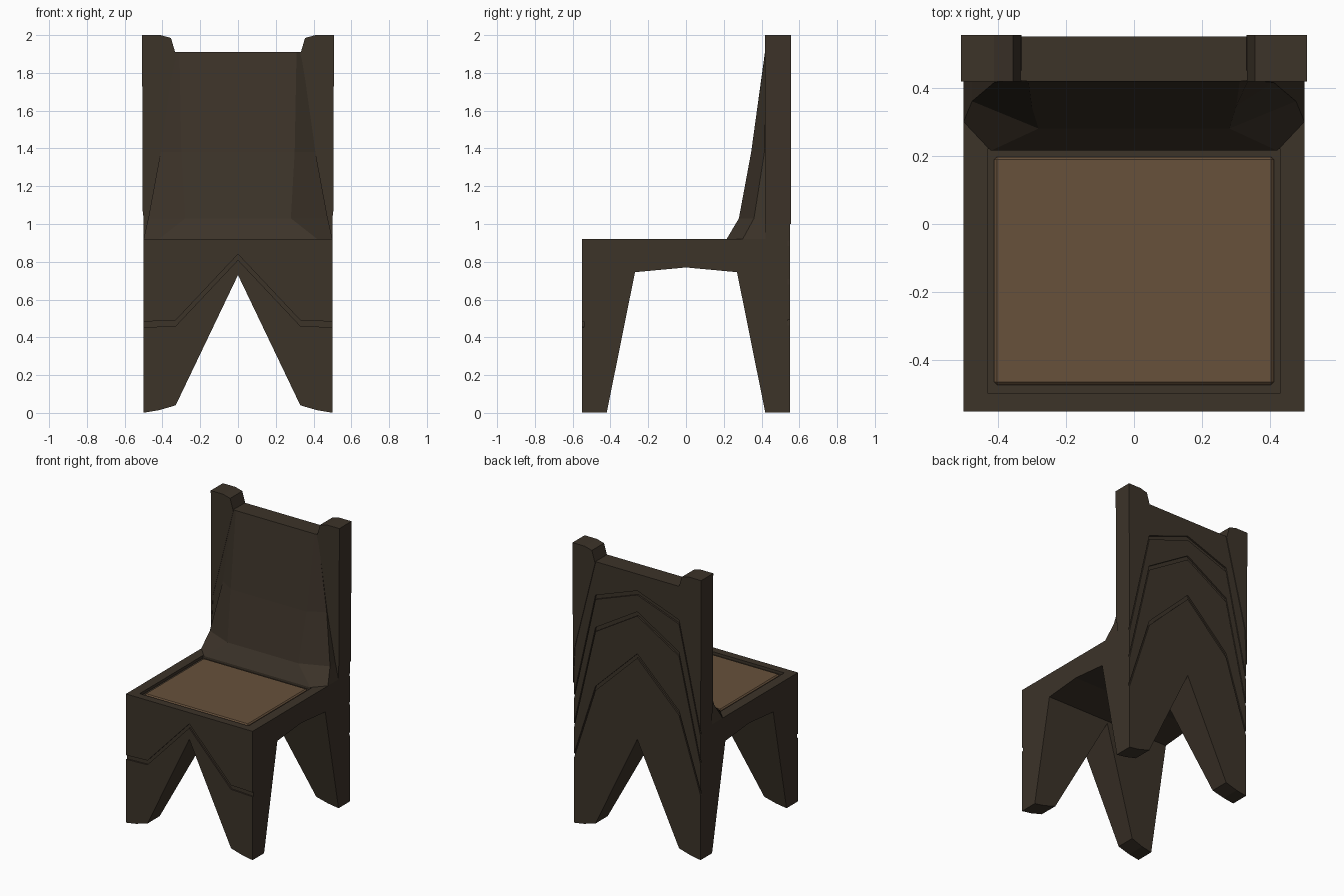
import bpy, bmesh

cube = bpy.data.objects.get("Cube")
if cube:
    bpy.data.objects.remove(cube, do_unlink=True)


def material(name, rgb):
    m = bpy.data.materials.new(name)
    m.use_nodes = True
    m.diffuse_color = (*rgb, 1)
    m.node_tree.nodes["Principled BSDF"].inputs["Base Color"].default_value = (*rgb, 1)
    return m


DARK = material("dark wood", (0.045, 0.033, 0.022))
TAN = material("tan seat", (0.135, 0.082, 0.044))


def finish(name, bm, mat):
    bmesh.ops.recalc_face_normals(bm, faces=bm.faces)
    me = bpy.data.meshes.new(name)
    bm.to_mesh(me)
    bm.free()
    me.materials.append(mat)
    ob = bpy.data.objects.new(name, me)
    bpy.context.collection.objects.link(ob)
    return ob


def prism(name, profile, lo, hi, axis="y", mat=DARK):
    """Extrude a 2D profile along x, y or z from lo to hi."""
    place = {"x": lambda a, b, d: (d, a, b),
             "y": lambda a, b, d: (a, d, b),
             "z": lambda a, b, d: (a, b, d)}[axis]
    bm = bmesh.new()
    ends = [[bm.verts.new(place(a, b, d)) for a, b in profile] for d in (lo, hi)]
    bm.faces.new(ends[0])
    bm.faces.new(ends[1][::-1])
    n = len(profile)
    for i in range(n):
        j = (i + 1) % n
        bm.faces.new((ends[0][i], ends[0][j], ends[1][j], ends[1][i]))
    return finish(name, bm, mat)


def mirrored(half):
    """Complete a left-half outline that runs outward from the centre."""
    return [(-x, z) for x, z in reversed(half) if x > 0] + half


def rect(x, y0, y1):
    return [(-x, y0), (x, y0), (x, y1), (-x, y1)]


def cut(ob, cutter):
    cutter.hide_render = True
    mod = ob.modifiers.new("cut", "BOOLEAN")
    mod.operation, mod.solver, mod.object = "DIFFERENCE", "EXACT", cutter
    bpy.context.view_layer.objects.active = ob
    bpy.ops.object.modifier_apply(modifier=mod.name)
    bpy.data.objects.remove(cutter, do_unlink=True)


def groove(ob, line, y0, y1, width=0.03):
    top = mirrored(line)
    low = [(x, z - width) for x, z in reversed(top)]
    cut(ob, prism("groove_cutter", top + low, y0, y1))


# Seat block and four legs: arched side profile, then a wedge cut between the legs
side = [(-0.55, 0), (-0.42, 0), (-0.27, 0.745), (0, 0.77), (0.27, 0.745),
        (0.42, 0), (0.55, 0), (0.55, 0.92), (-0.55, 0.92)]
base = prism("seat_and_legs", side, -0.5, 0.5, "x")
wedge = mirrored([(0, 0.73), (0.33, 0.04), (0.42, 0.014), (0.505, 0), (0.6, -0.1)])
cut(base, prism("leg_cutter", wedge, -0.7, 0.7))

# Seat recess and its tan panel
cut(base, prism("recess_cutter", rect(0.43, -0.495, 0.22), 0.9, 1.0, "z"))
panel = prism("seat_panel", rect(0.41, -0.472, 0.197), 0.89, 0.915, "z", TAN)
bev = panel.modifiers.new("bevel", "BEVEL")
bev.width, bev.segments = 0.008, 1

# Rear panel of the backrest
rear = prism("back_panel", mirrored([(0.33, 1.91), (0.5, 1.27), (0.5, 0.92)]), 0.42, 0.55)

# Carved chevrons on the front and rear
groove(base, [(0, 0.84), (0.33, 0.49), (0.53, 0.482)], -0.6, -0.54)
chevrons = [[(0, 1.34), (0.33, 1.02), (0.53, 0.4)],
            [(0, 1.64), (0.33, 1.44), (0.53, 0.58)],
            [(0, 1.79), (0.33, 1.67), (0.53, 0.78)]]
for line in chevrons:
    for ob in (base, rear):
        groove(ob, line, 0.538, 0.6)

# Bulging front of the backrest: rows of (z, inner x, inner y, outer x, outer y)
rows = [(0.92, 0.42, 0.215, 0.5, 0.3), (1.03, 0.28, 0.28, 0.475, 0.36),
        (1.38, 0.3, 0.345, 0.41, 0.415), (1.91, 0.31, 0.418, 0.335, 0.422)]
bm = bmesh.new()
rings = []
for z, xi, yi, xo, yo in rows:
    half = [(xi, yi), (xo, yo), (xo, 0.45)]
    ring = half + [(-x, y) for x, y in reversed(half)]
    rings.append([bm.verts.new((x, y, z)) for x, y in ring])
for a, b in zip(rings, rings[1:]):
    for i in range(len(a)):
        j = (i + 1) % len(a)
        bm.faces.new((a[i], a[j], b[j], b[i]))
bm.faces.new(rings[0])
bm.faces.new(rings[-1])
finish("back_cushion", bm, DARK)

# Tapered corner posts
post = [(0.33, 1.9), (0.355, 1.985), (0.41, 2.0), (0.508, 2.0), (0.504, 1.0), (0.49, 1.26)]
for name, s in (("left_post", 1), ("right_post", -1)):
    prism(name, [(s * x, z) for x, z in post], 0.418, 0.555)
